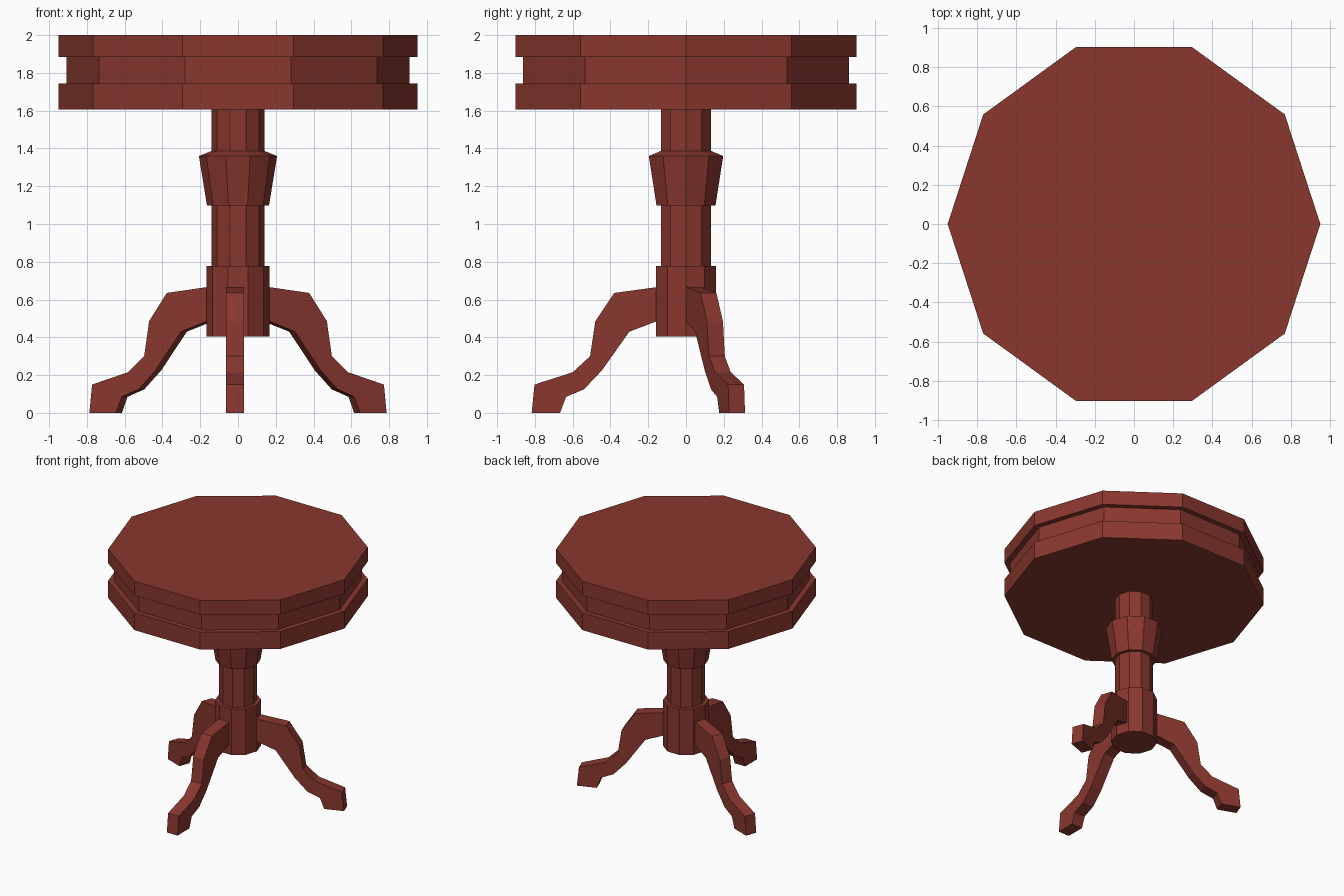
import bpy, bmesh, math
from mathutils import Matrix, Vector

if "Cube" in bpy.data.objects:
    bpy.data.objects.remove(bpy.data.objects["Cube"])

wood = bpy.data.materials.new("red_brown_wood")
wood.diffuse_color = (0.25, 0.038, 0.028, 1)
wood.use_nodes = True
wood.node_tree.nodes["Principled BSDF"].inputs["Base Color"].default_value = wood.diffuse_color


def finish(name, bm):
    bmesh.ops.recalc_face_normals(bm, faces=bm.faces[:])
    mesh = bpy.data.meshes.new(name)
    bm.to_mesh(mesh)
    bm.free()
    mesh.materials.append(wood)
    obj = bpy.data.objects.new(name, mesh)
    bpy.context.collection.objects.link(obj)
    return obj


def turned(name, profile, sides=10):
    """Closed faceted solid from a list of (radius, z)."""
    bm = bmesh.new()
    rings = []
    for r, z in profile:
        angles = [2 * math.pi * i / sides for i in range(sides)]
        rings.append([bm.verts.new((r * math.cos(a), r * math.sin(a), z)) for a in angles])
    for low, high in zip(rings, rings[1:]):
        for i in range(sides):
            j = (i + 1) % sides
            bm.faces.new((low[i], low[j], high[j], high[i]))
    bm.faces.new(rings[0])
    bm.faces.new(rings[-1])
    return finish(name, bm)


# Leg outline as (distance from centre, height)
LEG = [(0.10, 0.672), (0.16, 0.665), (0.38, 0.635), (0.48, 0.485), (0.508, 0.30),
       (0.60, 0.215), (0.802, 0.15), (0.817, 0.0), (0.667, 0.0), (0.635, 0.085),
       (0.54, 0.125), (0.445, 0.225), (0.30, 0.43), (0.16, 0.483), (0.10, 0.495)]


def leg(name, degrees, t0, t1, mirror=False):
    """Extruded leg outline, turned to its direction."""
    bm = bmesh.new()
    face = bm.faces.new([bm.verts.new((r, t0, z)) for r, z in LEG])
    ext = bmesh.ops.extrude_face_region(bm, geom=[face], use_keep_orig=True)
    moved = [g for g in ext["geom"] if isinstance(g, bmesh.types.BMVert)]
    bmesh.ops.translate(bm, verts=moved, vec=Vector((0, t1 - t0, 0)))
    m = Matrix.Rotation(math.radians(degrees), 4, 'Z')
    if mirror:
        m = Matrix.Scale(-1, 4, (1, 0, 0)) @ m
    bmesh.ops.transform(bm, matrix=m, verts=bm.verts[:])
    return finish(name, bm)


# Table top: two slabs with a recessed band between
turned("table_top", [(0.95, 1.605), (0.95, 1.745), (0.908, 1.745),
                     (0.908, 1.885), (0.95, 1.885), (0.95, 2.0)])

# Pedestal: leg block, shaft and flared collar
turned("pedestal", [(0.168, 0.405), (0.168, 0.777), (0.139, 0.777), (0.139, 1.097),
                    (0.164, 1.097), (0.207, 1.36), (0.139, 1.387), (0.139, 1.61)])

# Three legs
leg("front_leg", -90, -0.063, 0.032)
leg("right_leg", 20.3, -0.059, 0.031)
leg("left_leg", 20.3, -0.059, 0.031, mirror=True)
